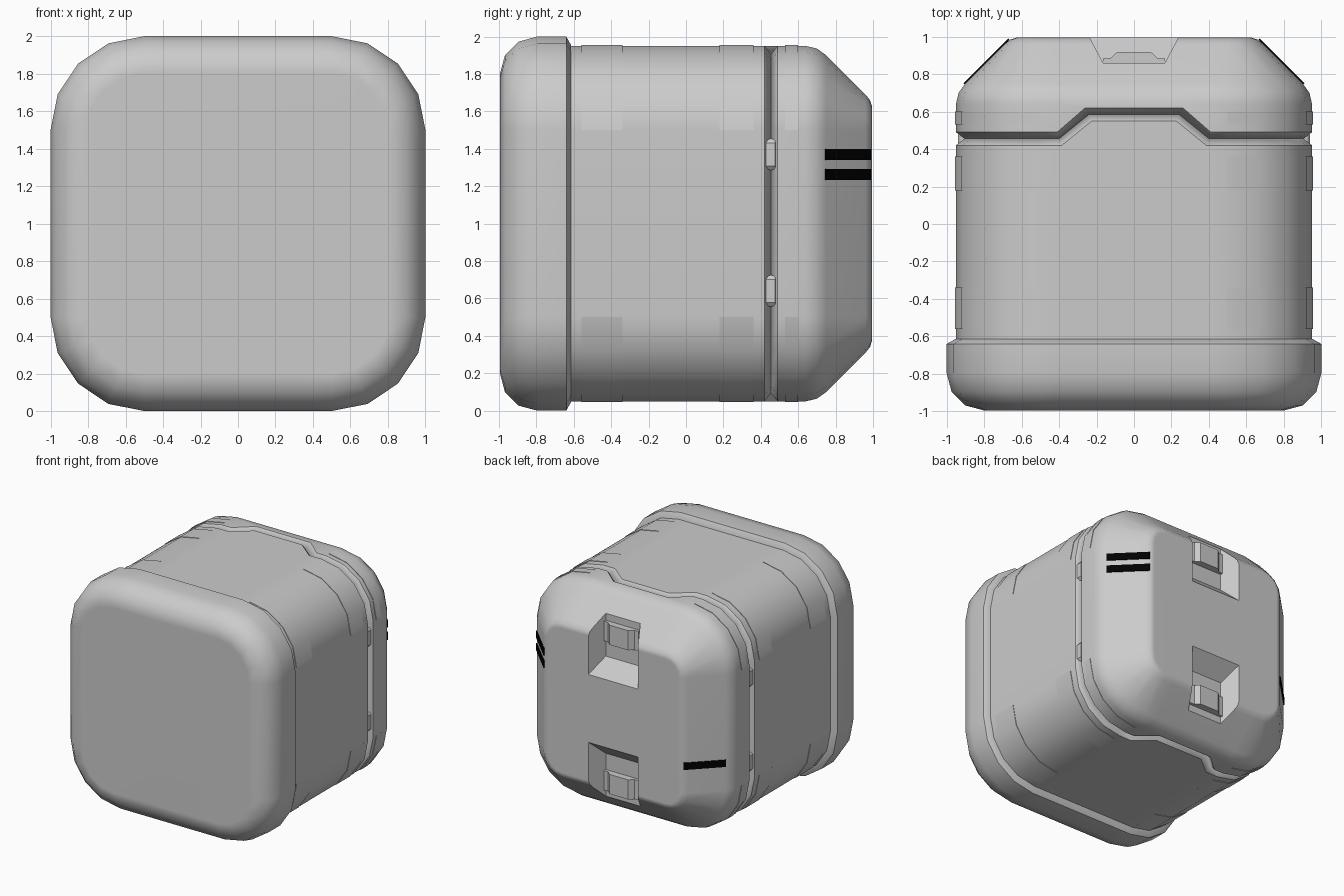
import bpy, bmesh, math
from mathutils import Vector

if "Cube" in bpy.data.objects:
    bpy.data.objects.remove(bpy.data.objects["Cube"])


def material(name, rgb):
    m = bpy.data.materials.new(name)
    m.diffuse_color = (*rgb, 1)
    m.use_nodes = True
    m.node_tree.nodes["Principled BSDF"].inputs["Base Color"].default_value = m.diffuse_color
    return m


GREY = material("light grey", (0.6, 0.6, 0.6))
BLACK = material("black", (0.0, 0.0, 0.0))
CORE = 0.5    # centre offset of the rounded corners
MID = 1.0     # height of the long axis
SEG = 4       # sides per rounded corner


def make(name, verts, faces, mat=GREY):
    me = bpy.data.meshes.new(name)
    me.from_pydata([tuple(v) for v in verts], [], faces)
    me.materials.append(mat)
    bm = bmesh.new()
    bm.from_mesh(me)
    bmesh.ops.recalc_face_normals(bm, faces=bm.faces)
    bm.to_mesh(me)
    bm.free()
    ob = bpy.data.objects.new(name, me)
    bpy.context.collection.objects.link(ob)
    return ob


def arc(y, half, quarter):
    """One rounded corner of the square section."""
    r = half - CORE
    sx = CORE if quarter in (0, 3) else -CORE
    sz = CORE if quarter in (0, 1) else -CORE
    out = []
    for i in range(SEG + 1):
        a = math.radians(90 * (quarter + i / SEG))
        out.append((sx + r * math.cos(a), y, MID + sz + r * math.sin(a)))
    return out


def ring(y, half, bump=0.0, outer=0.4, inner=0.25):
    """Rounded square with an optional step on the top and bottom edges."""
    def edge(s):
        return [(x * s, y + (bump if abs(x) == inner else 0), MID + s * half)
                for x in (outer, inner, -inner, -outer)]
    return (arc(y, half, 0) + edge(1) + arc(y, half, 1)
            + arc(y, half, 2) + edge(-1) + arc(y, half, 3))


def loft(name, rings, mat=GREY):
    n = len(rings[0])
    verts = [v for r in rings for v in r]
    faces = [(k * n + i, k * n + (i + 1) % n, (k + 1) * n + (i + 1) % n, (k + 1) * n + i)
             for k in range(len(rings) - 1) for i in range(n)]
    faces += [tuple(range(n)), tuple(range((len(rings) - 1) * n, len(rings) * n))]
    return make(name, verts, faces, mat)


def finish(ob, angle=40):
    bpy.ops.object.select_all(action='DESELECT')
    ob.select_set(True)
    bpy.context.view_layer.objects.active = ob
    bpy.ops.object.shade_smooth_by_angle(angle=math.radians(angle))
    mod = ob.modifiers.new("even_shading", 'WEIGHTED_NORMAL')
    mod.keep_sharp = True


# base cap with a rounded front rim
rim = []
for i in range(4):
    a = math.radians(30 * i)
    rim.append(ring(-0.795 - 0.2 * math.cos(a), 0.8 + 0.2 * math.sin(a)))
base = loft("base_cap", rim + [ring(-0.64, 1.0), ring(-0.615, 0.955), ring(-0.612, 0.9)])
finish(base)

# main body, its back edge sloping into the stepped groove
STEP = 0.13
body = loft("body", [ring(-0.66, 0.95), ring(0.0, 0.95),
                     ring(0.42, 0.95, STEP, 0.385, 0.225),
                     ring(0.455, 0.905, STEP, 0.4, 0.24)])
finish(body)

# lid with chamfered rim
lid = loft("lid", [ring(0.455, 0.905, STEP, 0.4, 0.24),
                   ring(0.49, 0.95, STEP, 0.41, 0.26),
                   ring(0.64, 0.95), ring(0.70, 0.936), ring(0.75, 0.90),
                   ring(0.96, 0.69), ring(0.984, 0.66), ring(0.995, 0.625)])


# latch pockets cut into the lid, top and bottom
def frustum(name, s, y0, rect0, y1, rect1, mat=GREY):
    def quad(y, r):
        w, a, b = r
        return [(-w, y, MID + s * a), (w, y, MID + s * a),
                (w, y, MID + s * b), (-w, y, MID + s * b)]
    return loft(name, [quad(y0, rect0), quad(y1, rect1)], mat)


bpy.context.view_layer.objects.active = lid
for s in (1, -1):
    cutter = frustum("pocket_cutter", s, 0.86, (0.165, 0.42, 1.0), 1.02, (0.25, 0.27, 1.0))
    cutter.hide_render = True
    mod = lid.modifiers.new("pocket", 'BOOLEAN')
    mod.operation = 'DIFFERENCE'
    mod.solver = 'EXACT'
    mod.object = cutter
    bpy.ops.object.modifier_apply(modifier=mod.name)
    bpy.data.objects.remove(cutter)
finish(lid)

# latch tabs inside the pockets
tab = [(-0.17, 0.85), (-0.165, 0.882), (-0.125, 0.885), (-0.09, 0.918),
       (0.09, 0.918), (0.125, 0.885), (0.165, 0.882), (0.17, 0.85)]
for s, side in ((1, "top"), (-1, "bottom")):
    loft("latch_tab_" + side, [[(x, y, MID + s * h) for x, y in tab] for h in (0.56, 0.73)])

# hinge pegs sitting in the groove on both sides
for sx, side in ((1, "right"), (-1, "left")):
    for zc, level in ((1.37, "upper"), (0.64, "lower")):
        rings = [[(sx * x, 0.45 + dy * w, zc + dz * h)
                  for dy, dz in ((-1, -1), (1, -1), (1, 1), (-1, 1))]
                 for x, w, h in ((0.89, 0.031, 0.09), (0.925, 0.031, 0.08), (0.94, 0.026, 0.062))]
        loft("hinge_peg_%s_%s" % (side, level), rings)

# slightly raised pads wrapped around the corners
for y0, y1, label in ((-0.56, -0.34, "front"), (0.18, 0.36, "middle"), (0.53, 0.60, "lid")):
    for q in range(4):
        rows = [arc(y0, 0.945, q), arc(y0, 0.954, q), arc(y1, 0.954, q), arc(y1, 0.945, q)]
        n = SEG + 1
        faces = [(k * n + i, k * n + i + 1, (k + 1) * n + i + 1, (k + 1) * n + i)
                 for k in range(3) for i in range(SEG)]
        ob = make("%s_corner_pad_%d" % (label, q + 1), [v for r in rows for v in r], faces)
        mid = ob.data.polygons[SEG + 1]
        if mid.normal.dot(mid.center - Vector((0, mid.center.y, MID))) < 0:
            ob.data.flip_normals()
        finish(ob)

# dark stripes on the lid chamfers
for sx, z in ((1, 1.37), (1, 1.263), (-1, 0.737)):
    rings = []
    for h in (z - 0.03, z + 0.03):
        rings.append([(sx * (x + d), y + d, h) for x, y, d in
                      ((0.905, 0.745, -0.001), (0.905, 0.745, 0.005),
                       (0.665, 0.985, 0.005), (0.665, 0.985, -0.001))])
    loft("chamfer_stripe", rings, BLACK)
